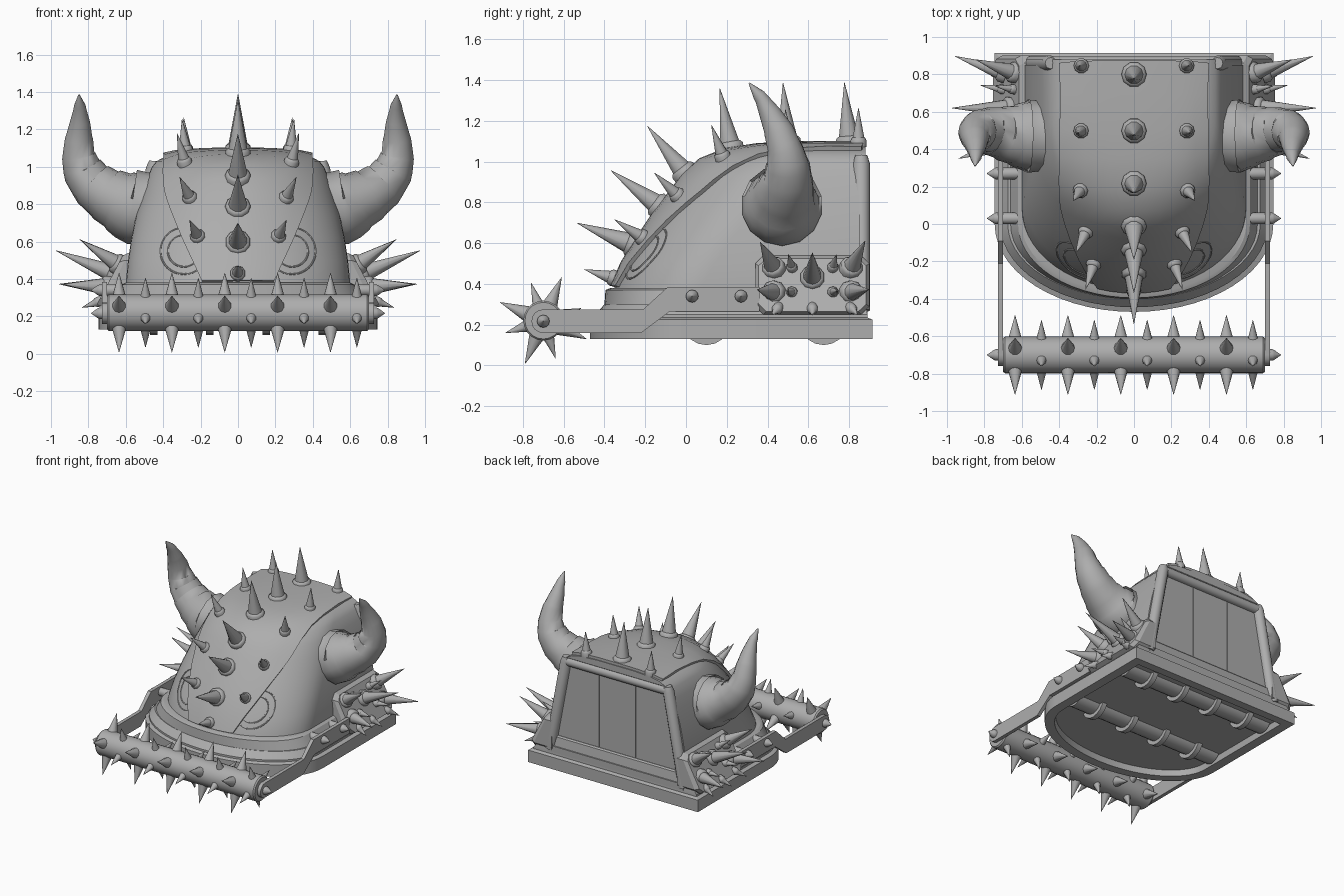
import bpy, bmesh, math
from mathutils import Vector
from mathutils.bvhtree import BVHTree

if "Cube" in bpy.data.objects:
    bpy.data.objects.remove(bpy.data.objects["Cube"])

steel = bpy.data.materials.new("plain_grey_steel")
steel.use_nodes = True
GREY = (0.42, 0.42, 0.42, 1)
steel.diffuse_color = GREY
steel.node_tree.nodes["Principled BSDF"].inputs["Base Color"].default_value = GREY


def finish(name, bm, angle=50):
    bmesh.ops.recalc_face_normals(bm, faces=bm.faces)
    me = bpy.data.meshes.new(name)
    bm.to_mesh(me)
    me.materials.append(steel)
    for p in me.polygons:
        p.use_smooth = True
    me.set_sharp_from_angle(angle=math.radians(angle))
    ob = bpy.data.objects.new(name, me)
    bpy.context.collection.objects.link(ob)


def loft(bm, rings):
    """Skin a list of closed rings that all have the same point count, and cap the ends."""
    vs = [[bm.verts.new(p) for p in r] for r in rings]
    n = len(rings[0])
    for a, b in zip(vs, vs[1:]):
        for i in range(n):
            bm.faces.new((a[i], a[(i + 1) % n], b[(i + 1) % n], b[i]))
    bm.faces.new(vs[0])
    bm.faces.new(vs[-1])


def tube(bm, path, radii, sides=12):
    """Round tube through a path, one radius for each point."""
    path = [Vector(p) for p in path]
    rings = []
    for i, p in enumerate(path):
        d = (path[min(i + 1, len(path) - 1)] - path[max(i - 1, 0)]).normalized()
        u = d.cross(Vector((0, 1, 0.01)) if abs(d.y) < 0.9 else Vector((1, 0, 0))).normalized()
        v = d.cross(u)
        rings.append([p + radii[i] * (u * math.cos(a) + v * math.sin(a))
                      for a in (math.tau * k / sides for k in range(sides))])
    loft(bm, rings)


def spike(bm, base, direction, length, r, sides=10):
    """Cone standing on a low round collar."""
    base, d = Vector(base), Vector(direction).normalized()
    tube(bm, [base + d * h for h in (-0.02, 0.012, 0.025, 0.026, length)],
         [r * 1.35, r * 1.35, r * 1.1, r, 0.001], sides)


def prism(name, outline, axis, lo, hi):
    """Extrude a flat outline along x (axis 0) or y (axis 1)."""
    bm = bmesh.new()
    put = (lambda a, b, t: (t, a, b)) if axis == 0 else (lambda a, b, t: (a, t, b))
    loft(bm, [[put(a, b, t) for a, b in outline] for t in (lo, hi)])
    finish(name, bm, 35)


def u_ring(z, w, front, start, back, n=28):
    """Horseshoe outline: straight sides and a rounded front."""
    arc = [(w * math.cos(t), start - (start - front) * math.sin(t), z)
           for t in (math.pi * i / n for i in range(n + 1))]
    return [(w, back, z)] + arc + [(-w, back, z)]


# Stepped base with a hollow underside
bm = bmesh.new()
loft(bm, [u_ring(z, w, f, 0.0, b) for z, w, f, b in (
    (0.175, 0.66, -0.39, 0.84), (0.13, 0.67, -0.4, 0.85), (0.13, 0.745, -0.47, 0.915),
    (0.225, 0.745, -0.47, 0.915), (0.235, 0.715, -0.445, 0.89), (0.25, 0.715, -0.445, 0.89),
    (0.3, 0.675, -0.40, 0.88), (0.3, 0.66, -0.4, 0.88), (0.37, 0.62, -0.395, 0.87), (0.38, 0.6, -0.37, 0.86))])
finish("stepped_base", bm, 25)

# Domed hull
bm = bmesh.new()
loft(bm, [u_ring(z, w, f, f + d, b) for z, w, f, d, b in (
    (0.3, 0.6, -0.375, 0.43, 0.85), (0.4, 0.598, -0.345, 0.43, 0.85), (0.5, 0.588, -0.3, 0.44, 0.85),
    (0.62, 0.57, -0.225, 0.45, 0.85), (0.74, 0.545, -0.145, 0.46, 0.85), (0.85, 0.515, -0.06, 0.46, 0.85),
    (0.93, 0.49, 0.0, 0.46, 0.85), (1.0, 0.46, 0.08, 0.46, 0.85), (1.03, 0.435, 0.14, 0.45, 0.88),
    (1.055, 0.39, 0.23, 0.42, 0.88), (1.07, 0.32, 0.36, 0.36, 0.88), (1.08, 0.16, 0.55, 0.25, 0.88))])
finish("domed_hull", bm, 40)
hull = BVHTree.FromBMesh(bm)


def on_hull(x, y, z):
    """Point and normal where a ray from inside, aimed at (y, z), leaves the hull."""
    start = Vector((x, 0.5, 0.4))
    hit, normal, _, _ = hull.ray_cast(start, Vector((0, y - 0.5, z - 0.4)))
    if normal.dot(hit - start) < 0:
        normal = -normal
    return hit, normal


# Raised centre strip from the nose to the back of the roof
bm = bmesh.new()
rows = []
stops = [(-0.36, 0.385, 0.19), (-0.31, 0.5, 0.24), (-0.23, 0.62, 0.29), (-0.15, 0.74, 0.33),
         (-0.06, 0.85, 0.362), (0.0, 0.93, 0.378), (0.08, 1.0, 0.388), (0.2, 1.05, 0.39),
         (0.35, 1.07, 0.39), (0.5, 1.08, 0.39), (0.7, 1.08, 0.39), (0.875, 1.08, 0.39)]
for y, z, half in stops:
    hits = [on_hull(half * k / 6, y, z) for k in range(-6, 7)]
    rows.append([p + n * 0.022 for p, n in hits] + [p - n * 0.02 for p, n in reversed(hits)])
loft(bm, rows)
finish("centre_strip", bm)

# Spikes along the strip
bm = bmesh.new()
for y, z, lean in ((0.8, 1.08, 0.08), (0.5, 1.08, 0.08), (0.22, 1.06, 0.18),
                   (-0.02, 0.96, 0.8), (-0.15, 0.79, 1.35), (-0.25, 0.585, 2.6)):
    p, n = on_hull(0, y, z)
    spike(bm, p + n * 0.02, (0, -lean, 1), 0.29, 0.05)
p, n = on_hull(0, -0.34, 0.42)
spike(bm, p + n * 0.02, (0, -1, 0.3), 0.15, 0.03)
for s in (-1, 1):
    for x, y, z, up in ((0.28, 0.85, 1.08, 0.2), (0.28, 0.5, 1.08, 0.2), (0.28, 0.17, 1.04, 0.2),
                        (0.25, -0.05, 0.84, 0.1), (0.21, -0.21, 0.62, 0)):
        p, n = on_hull(s * x, y, z)
        spike(bm, p + n * 0.02, n + Vector((0, 0, up)), 0.17, 0.03)
finish("hull_spikes", bm)

# Faint raised rings on either side of the nose
bm = bmesh.new()
for s in (-1, 1):
    for r in (0.085, 0.125):
        ring = []
        for k in range(33):
            a = math.tau * k / 32
            x, z = s * 0.29 + r * math.cos(a), 0.55 + r * math.sin(a)
            ring.append(hull.ray_cast(Vector((x, -2, z)), Vector((0, 1, 0)))[0])
        tube(bm, ring, [0.005] * 33, 6)
finish("nose_rings", bm)

# Rounded back frame and its three panels
bm = bmesh.new()
for s in (-1, 1):
    tube(bm, [(s * 0.585, 0.86, 0.27), (s * 0.45, 0.86, 0.99), (s * 0.445, 0.86, 1.03)], [0.042, 0.042, 0.03])
tube(bm, [(-0.45, 0.86, 0.995), (0.45, 0.86, 0.995)], [0.036, 0.036])
finish("back_frame", bm)
prism("back_sill", [(-0.6, 0.25), (0.6, 0.25), (0.59, 0.3), (-0.59, 0.3)], 1, 0.82, 0.89)
for name, a, b, c, d in (("right", -0.57, -0.163, -0.163, -0.44), ("middle", -0.157, 0.157, 0.157, -0.157),
                         ("left", 0.163, 0.57, 0.44, 0.163)):
    prism(name + "_back_panel", [(a, 0.29), (b, 0.29), (c, 0.98), (d, 0.98)], 1, 0.84, 0.856)

# Curved horns with stepped rings
horn = [(0.44, 0.47, 0.775, 0.2), (0.565, 0.47, 0.785, 0.2), (0.63, 0.475, 0.815, 0.17), (0.7, 0.485, 0.85, 0.148),
        (0.775, 0.5, 0.905, 0.128), (0.83, 0.5, 0.98, 0.11), (0.852, 0.485, 1.06, 0.09),
        (0.85, 0.455, 1.15, 0.075), (0.845, 0.415, 1.23, 0.056), (0.845, 0.37, 1.31, 0.034), (0.85, 0.31, 1.385, 0.004)]
for side, s in (("left", 1), ("right", -1)):
    bm = bmesh.new()
    path, radii = [], []
    for here, ahead in zip(horn, horn[1:]):
        p, q = Vector((s * here[0], *here[1:3])), Vector((s * ahead[0], *ahead[1:3]))
        path += [p, p.lerp(q, 0.2)]
        radii += [here[3], here[3] * 0.93]
    tube(bm, path + [q], radii + [horn[-1][3]], 14)
    finish(side + "_horn", bm, 60)

# Side blocks, chamfered and leaning inwards, covered in spikes
block = [(0.34, 0.5), (0.38, 0.54), (0.86, 0.54), (0.9, 0.5), (0.9, 0.29), (0.86, 0.25), (0.38, 0.25), (0.34, 0.29)]


def face_x(z):
    return 0.755 - (z - 0.25) * 0.48


for side, s in (("left", 1), ("right", -1)):
    bm = bmesh.new()
    loft(bm, [[(s * 0.55, y, z) for y, z in block],
              [(s * (face_x(z) - 0.03), y, z) for y, z in block],
              [(s * face_x(z), 0.62 + (y - 0.62) * 0.94, 0.395 + (z - 0.395) * 0.9) for y, z in block]])
    finish(side + "_side_block", bm, 20)
    bm = bmesh.new()
    for y, z, length, r in ((0.43, 0.48, 0.24, 0.042), (0.43, 0.36, 0.25, 0.042), (0.81, 0.48, 0.25, 0.042),
                            (0.81, 0.36, 0.27, 0.042), (0.62, 0.43, 0.33, 0.045), (0.52, 0.48, 0.12, 0.02),
                            (0.52, 0.36, 0.12, 0.02), (0.72, 0.48, 0.12, 0.02), (0.72, 0.36, 0.12, 0.02),
                            (0.45, 0.28, 0.1, 0.02), (0.62, 0.28, 0.1, 0.02), (0.81, 0.28, 0.1, 0.02)):
        spike(bm, (s * face_x(z), y, z), (s, (y - 0.62) * 1.8, 0.35 + (z - 0.42) * 5), length, r)
    finish(side + "_side_spikes", bm)

# Cranked arms with bolts
arm = [(0.36, 0.385), (-0.09, 0.385), (-0.21, 0.275), (-0.7, 0.275)]
arm += [(-0.7 - 0.058 * math.sin(t), 0.217 + 0.058 * math.cos(t)) for t in (math.pi * k / 8 for k in range(1, 8))]
arm += [(-0.7, 0.16), (-0.22, 0.16), (-0.08, 0.265), (0.36, 0.265)]
for side, s in (("left", 1), ("right", -1)):
    prism(side + "_arm", arm, 0, s * 0.7, s * 0.728)
    bm = bmesh.new()
    for y, z in ((0.03, 0.34), (0.27, 0.34), (-0.7, 0.217)):
        tube(bm, [(s * x, y, z) for x in (0.6, 0.74, 0.75, 0.785)], [0.031, 0.031, 0.026, 0.002], 12)
    finish(side + "_arm_bolts", bm)

# Spiked front roller
bm = bmesh.new()
tube(bm, [(x, -0.7, 0.22) for x in (-0.7, -0.69, 0.69, 0.7)], [0.09, 0.098, 0.098, 0.09], 20)
finish("front_roller", bm, 35)
bm = bmesh.new()
for col in range(10):
    big = col % 2 == 0
    for k in range(4):
        a = math.radians((67 if big else 108) + 90 * k)
        d = Vector((0, math.cos(a), math.sin(a)))
        base = Vector((-0.636 + col * 0.1413, -0.7, 0.22)) + d * 0.09
        tube(bm, [base, base + d * (0.14 if big else 0.105)], [0.038 if big else 0.028, 0.001], 10)
finish("roller_spikes", bm)

# Ribbed rollers half sunk into the floor
for name, y in (("front", 0.1), ("rear", 0.675)):
    bm = bmesh.new()
    tube(bm, [(-0.65, y, 0.22), (0.65, y, 0.22)], [0.09, 0.09], 18)
    for x in (-0.45, -0.15, 0.15, 0.45):
        tube(bm, [(x - 0.02, y, 0.22), (x + 0.02, y, 0.22)], [0.12, 0.12], 18)
    finish(name + "_under_roller", bm)
